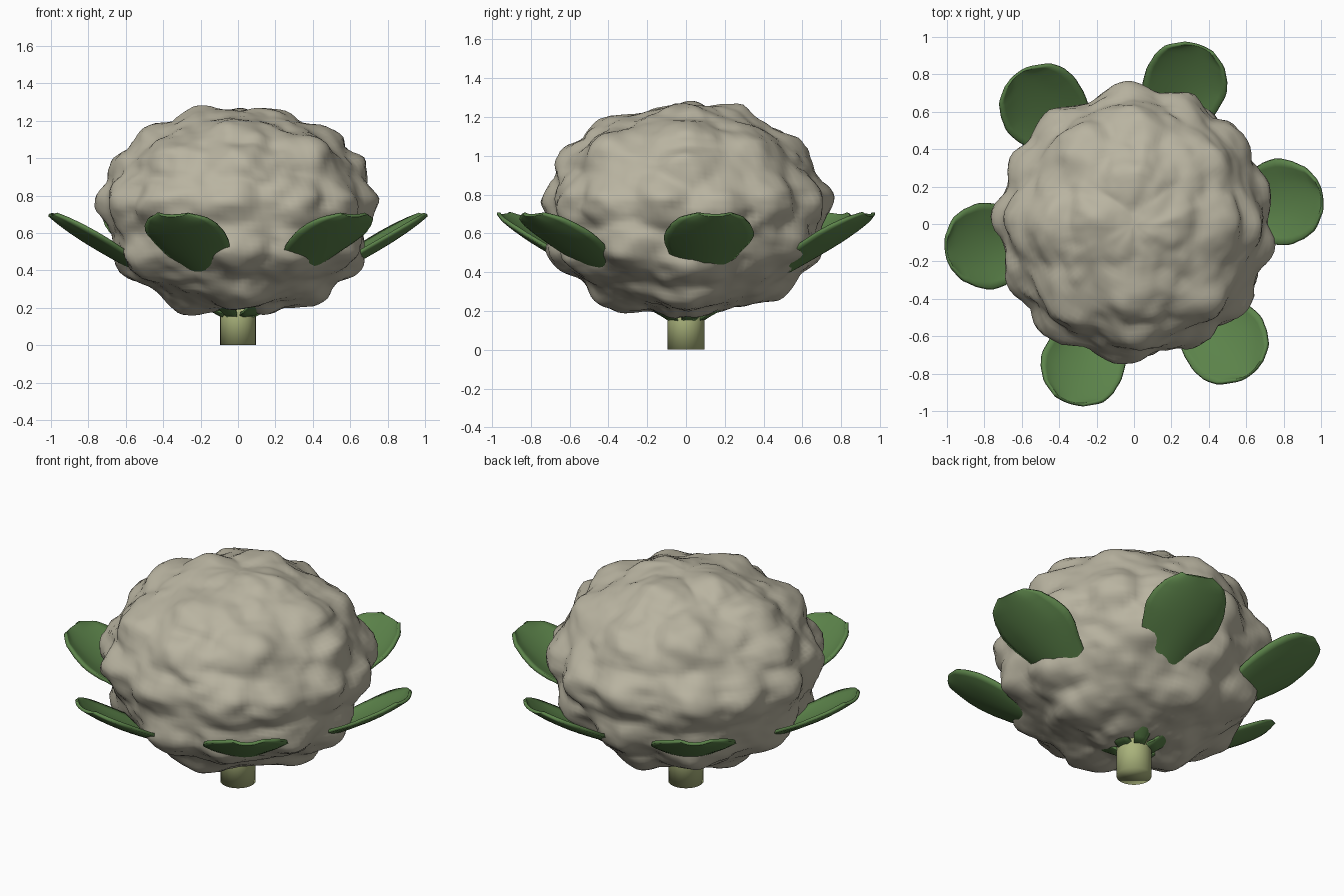
import bpy, bmesh, math, random
from mathutils import Vector, noise

if "Cube" in bpy.data.objects:
    bpy.data.objects.remove(bpy.data.objects["Cube"])

random.seed(5)


def material(name, rgb):
    m = bpy.data.materials.new(name)
    m.diffuse_color = (*rgb, 1)
    m.use_nodes = True
    m.node_tree.nodes["Principled BSDF"].inputs["Base Color"].default_value = m.diffuse_color
    return m


CREAM = material("cream", (0.485, 0.455, 0.355))
GREEN = material("leaf green", (0.105, 0.225, 0.068))
PALE = material("pale green", (0.40, 0.45, 0.20))


def finish(bm, name, mat, angle=60):
    mesh = bpy.data.meshes.new(name)
    bm.to_mesh(mesh)
    bm.free()
    ob = bpy.data.objects.new(name, mesh)
    bpy.context.collection.objects.link(ob)
    mesh.materials.append(mat)
    bpy.ops.object.select_all(action='DESELECT')
    ob.select_set(True)
    bpy.context.view_layer.objects.active = ob
    bpy.ops.object.shade_smooth_by_angle(angle=math.radians(angle))
    return ob


# Floret centres: a belt around the middle, two upright arcs, the rest spread evenly
RADIUS, HALF, MID = 0.72, 0.552, 0.715
BELT = (128, 92, 67, 40, -10, -37, -60, -97, -127, -154, 176, 151)
ARC_X = ((0.66, 0.98), (-0.66, 0.97), (-0.5, 1.15), (-0.2, 1.26), (0.18, 1.29),
         (0.5, 1.14), (0.1, 0.13), (-0.28, 0.17), (0.42, 0.24), (-0.58, 0.42), (0.6, 0.43))
ARC_Y = ((-0.42, 1.17), (0.26, 1.25), (0.6, 1.05), (-0.6, 0.98), (-0.4, 0.24),
         (0.5, 0.28), (0.64, 0.5), (-0.64, 0.5))
centres = [Vector((math.cos(math.radians(a)), math.sin(math.radians(a)), 0.1)) for a in BELT]
centres += [Vector((x / RADIUS, 0, (z - MID) / HALF)) for x, z in ARC_X]
centres += [Vector((0, y / RADIUS, (z - MID) / HALF)) for y, z in ARC_Y]
centres = [c.normalized() for c in centres]
for i in range(90):
    h = 1 - 2 * (i + 0.5) / 90
    a = i * math.pi * (3 - math.sqrt(5))
    r = math.sqrt(1 - h * h)
    p = Vector((r * math.cos(a), r * math.sin(a), h))
    if all((p - c).length > 0.4 for c in centres):
        centres.append(p)
florets = [(c, random.uniform(0.085, 0.12)) for c in centres]


def bump(d):
    """Outward swelling of the head in direction d."""
    d = (d + 0.03 * noise.noise_vector(d * 5)).normalized()
    dome = max(k * math.exp(-(d - p).length_squared / 0.05) for p, k in florets)
    return dome + 0.028 * noise.noise(d * 6.5) + 0.010 * noise.noise(d * 13)


# Head: flattened, slightly boxy sphere swollen into florets
bm = bmesh.new()
bmesh.ops.create_uvsphere(bm, u_segments=128, v_segments=80, radius=1)
for v in bm.verts:
    d = v.co.normalized()
    box = 4 * d.z ** 2 * (1 - d.z ** 2)
    s = 0.945 + bump(d) + 0.02 * box
    low = math.exp(-((d.x ** 2 + d.y ** 2) / 0.02)) if d.z < 0 else 0
    v.co = Vector((RADIUS * d.x * s, RADIUS * d.y * s,
                   MID + HALF * d.z * s + 0.05 * low))
finish(bm, "cauliflower_head", CREAM, 75)

# Stem: softly shaded cylinder, rounded where it enters the head
bm = bmesh.new()
rings = []
for r, z in [(0.095, 0), (0.095, 0.17), (0.085, 0.2), (0.06, 0.24)]:
    rings.append([bm.verts.new((r * math.cos(t), r * math.sin(t), z))
                  for t in [2 * math.pi * k / 32 for k in range(32)]])
for a, b in zip(rings, rings[1:]):
    for k in range(32):
        bm.faces.new((a[k], a[(k + 1) % 32], b[(k + 1) % 32], b[k]))
bm.faces.new(rings[0][::-1])
bm.faces.new(rings[-1])
finish(bm, "stem", PALE, 100)

# Leaves: cupped blades rising from the stem through the head
ROWS, COLS = 28, 14
OUTLINE = [(0, 0.03), (0.25, 0.07), (0.5, 0.135), (0.62, 0.18), (0.7, 0.208),
           (0.8, 0.226), (0.88, 0.206), (0.95, 0.165), (1, 0.085)]


def half_width(t):
    for (t0, w0), (t1, w1) in zip(OUTLINE, OUTLINE[1:]):
        if t <= t1:
            return w0 + (w1 - w0) * (t - t0) / (t1 - t0)
    return OUTLINE[-1][1]


for n, deg in enumerate((8.5, 69.5, 128, 188.5, 249.5, 308)):
    bm = bmesh.new()
    ang = math.radians(deg)
    out = Vector((math.cos(ang), math.sin(ang), 0))
    side = Vector((-math.sin(ang), math.cos(ang), 0))
    grid = []
    for i in range(ROWS + 1):
        t = math.sin(i / ROWS * math.pi / 2)
        row = []
        for j in range(COLS + 1):
            s = 2 * j / COLS - 1
            wave = 0.02 * noise.noise(Vector((t * 6, s * 2, n % 3 * 7.3)))
            w = s * (half_width(t) + wave)
            r = 0.07 + 0.94 * t - 0.02 * s * s * t
            z = (0.16 + 0.49 * t + 0.05 * t ** 6
                 + 0.085 * s * s * t * (1 - 0.9 * t ** 5))
            row.append(bm.verts.new(out * r + side * w + Vector((0, 0, z))))
        grid.append(row)
    for a, b in zip(grid, grid[1:]):
        for j in range(COLS):
            bm.faces.new((a[j], b[j], b[j + 1], a[j + 1]))
    leaf = finish(bm, f"leaf_{n + 1}", GREEN, 60)
    solid = leaf.modifiers.new("thickness", 'SOLIDIFY')
    solid.thickness = 0.018
    solid.offset = -1
